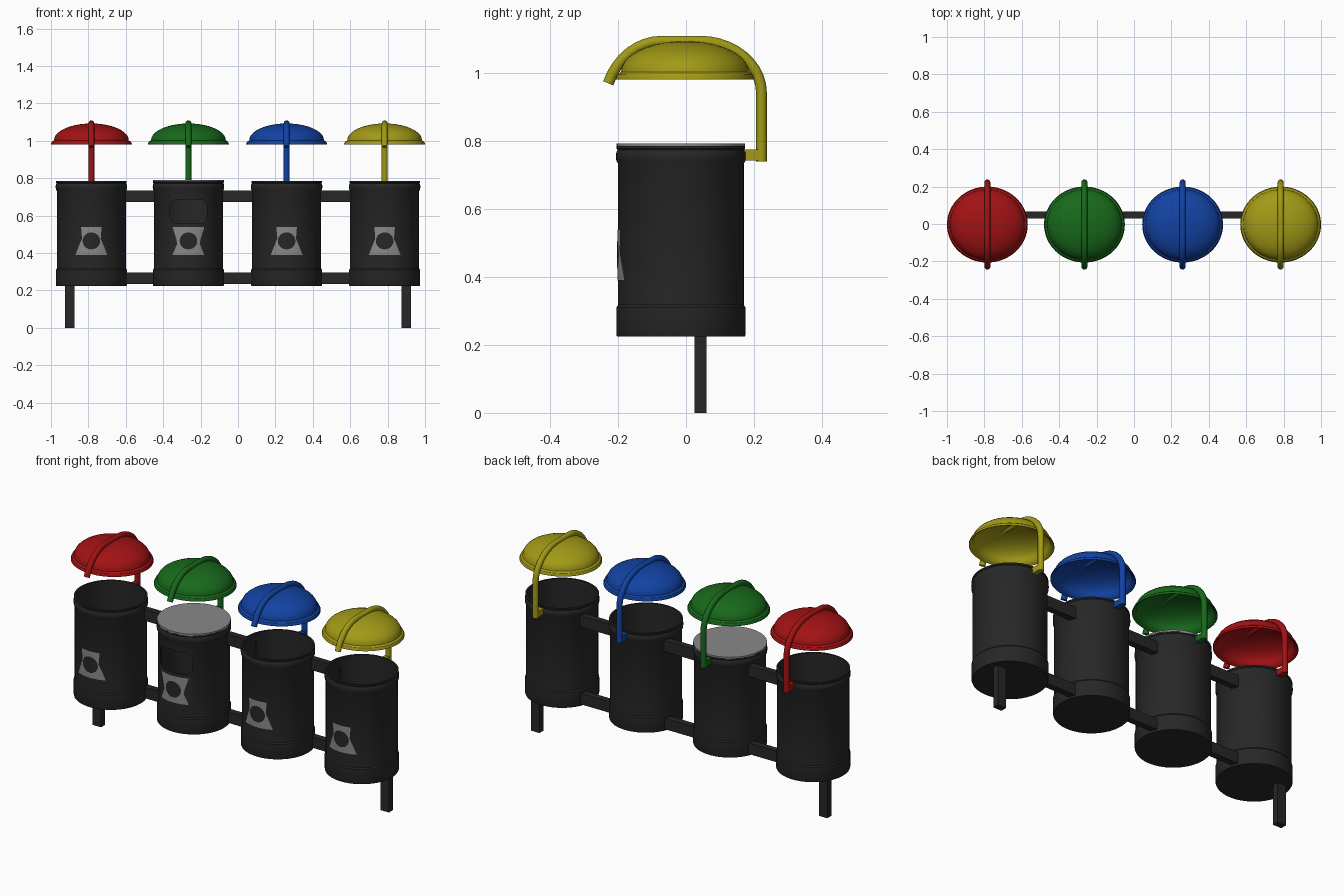
import bpy, bmesh, math
from mathutils import Vector

if "Cube" in bpy.data.objects:
    bpy.data.objects.remove(bpy.data.objects["Cube"])


def material(name, rgb):
    m = bpy.data.materials.new(name)
    m.diffuse_color = (*rgb, 1)
    m.use_nodes = True
    m.node_tree.nodes["Principled BSDF"].inputs["Base Color"].default_value = m.diffuse_color
    return m


DARK = material("charcoal", (0.02, 0.02, 0.02))
GREY = material("light grey", (0.25, 0.25, 0.25))
RED = material("red", (0.36, 0.006, 0.007))
GREEN = material("green", (0.009, 0.14, 0.011))
BLUE = material("blue", (0.006, 0.055, 0.36))
YELLOW = material("yellow", (0.36, 0.32, 0.008))
BIN_Y = -0.015


def finish(bm, name, mat, smooth=True):
    bmesh.ops.remove_doubles(bm, verts=bm.verts, dist=1e-6)
    bmesh.ops.recalc_face_normals(bm, faces=bm.faces)
    me = bpy.data.meshes.new(name)
    bm.to_mesh(me)
    bm.free()
    me.materials.append(mat)
    ob = bpy.data.objects.new(name, me)
    bpy.context.collection.objects.link(ob)
    bpy.ops.object.select_all(action='DESELECT')
    ob.select_set(True)
    bpy.context.view_layer.objects.active = ob
    if smooth:
        bpy.ops.object.shade_smooth_by_angle(angle=math.radians(35))
    return ob


def lathe(name, profile, centre, mat, sx=1, sy=1, n=64):
    """Closed solid turned from (radius, z) points."""
    bm = bmesh.new()
    rings = []
    for r, z in profile:
        if r == 0:
            rings.append([bm.verts.new((centre[0], centre[1], z))] * n)
        else:
            rings.append([bm.verts.new((centre[0] + sx * r * math.cos(2 * math.pi * i / n),
                                        centre[1] + sy * r * math.sin(2 * math.pi * i / n), z))
                          for i in range(n)])
    for a, b in zip(rings, rings[1:]):
        for i in range(n):
            j = (i + 1) % n
            corners = list(dict.fromkeys((a[i], a[j], b[j], b[i])))
            if len(corners) > 2:
                bm.faces.new(corners)
    return finish(bm, name, mat)


def box(name, x, y, z, mat):
    bm = bmesh.new()
    bmesh.ops.create_cube(bm, size=1)
    for v in bm.verts:
        v.co = [lo + (c + 0.5) * (hi - lo) for c, (lo, hi) in zip(v.co, (x, y, z))]
    return finish(bm, name, mat, False)


def tube(name, x, path, radius, mat, n=16):
    """Round bar swept along a path of (y, z) points."""
    bm = bmesh.new()
    rings = []
    for i, p in enumerate(path):
        t = (Vector(path[min(i + 1, len(path) - 1)]) - Vector(path[max(i - 1, 0)])).normalized()
        ring = []
        for k in range(n):
            a = 2 * math.pi * k / n
            s = radius * math.sin(a)
            ring.append(bm.verts.new((x + radius * math.cos(a), p[0] - t.y * s, p[1] + t.x * s)))
        rings.append(ring)
    for a, b in zip(rings, rings[1:]):
        for k in range(n):
            bm.faces.new((a[k], a[(k + 1) % n], b[(k + 1) % n], b[k]))
    bm.faces.new(rings[0])
    bm.faces.new(rings[-1])
    return finish(bm, name, mat)


def curved_plate(name, x, outline, radius, mat, n=12):
    """Thin decal wrapped on the bin front, from (z, half width) rows."""
    bm = bmesh.new()
    rows = []
    for z, w in outline:
        us = [w * (2 * i / n - 1) for i in range(n + 1)]
        rows.append([bm.verts.new((x + u, BIN_Y - math.sqrt(radius ** 2 - u * u), z)) for u in us])
    for a, b in zip(rows, rows[1:]):
        for i in range(n):
            bm.faces.new((a[i], a[i + 1], b[i + 1], b[i]))
    return finish(bm, name, mat)


# profiles shared by all bins and hoods
bin_profile = [(0, 0.225), (0.188, 0.225), (0.19, 0.23), (0.19, 0.31), (0.185, 0.317),
               (0.185, 0.733), (0.19, 0.742), (0.191, 0.754), (0.19, 0.766), (0.186, 0.773),
               (0.189, 0.777), (0.189, 0.785), (0.179, 0.785), (0.179, 0.24), (0, 0.24)]
arc = [math.radians(a) for a in range(0, 90, 9)]
hood_profile = [(1, 0.98), (1, 0.985), (0.975, 0.996), (0.94, 1.0)]
hood_profile += [(0.925 * math.cos(a), 1.003 + 0.09 * math.sin(a)) for a in arc] + [(0, 1.093)]
hood_profile += [(0, 1.087)] + [(0.9 * math.cos(a), 0.998 + 0.089 * math.sin(a)) for a in reversed(arc)]
hood_profile += [(0.95, 0.985), (1, 0.98)]

# arm path: back post, over the hood, down to the front
arm_path = [(0.222, 0.74)]
arm_path += [(0.04 + 0.182 * math.cos(t), 0.94 + 0.153 * math.sin(t))
             for t in (math.radians(9 * i) for i in range(11))]
arm_path += [(-0.07 + 0.17 * math.cos(t), 0.90 + 0.193 * math.sin(t))
             for t in (math.radians(90 + 69 * i / 8) for i in range(9))]

centres = [-0.784, -0.265, 0.26, 0.784]
for i, (x, mat) in enumerate(zip(centres, (RED, GREEN, BLUE, YELLOW))):
    tag = mat.name
    body = lathe(f"{tag}_bin_body", bin_profile, (x, BIN_Y), DARK)
    lathe(f"{tag}_hood", hood_profile, (x, -0.003), mat, 0.216, 0.203)
    tube(f"{tag}_hood_arm", x, arm_path, 0.016, mat)
    box(f"{tag}_arm_bracket", (x - 0.015, x + 0.015), (0.165, 0.222), (0.742, 0.775), mat)

    # front label with dark centre spot
    if i == 1:
        rows = [(0.39, 0.085), (0.45, 0.06), (0.475, 0.065), (0.54, 0.085)]
    else:
        rows = [(0.39, 0.085), (0.45, 0.062), (0.475, 0.05), (0.54, 0.055)]
    curved_plate(f"{tag}_label", x, rows, 0.187, GREY)
    spot = [(0.465 - 0.045 * math.cos(math.pi * k / 12), 0.002 + 0.045 * math.sin(math.pi * k / 12))
            for k in range(13)]
    curved_plate(f"{tag}_label_spot", x, spot, 0.1885, DARK)

    # second bin: flat grey cover and a rounded slot in the front
    if i == 1:
        lathe("flat_cover", [(0, 0.779), (0.189, 0.779), (0.189, 0.792), (0, 0.792)], (x, BIN_Y), GREY)
        bm = bmesh.new()
        corners = [(sx * 0.065, sz * 0.03, q) for sx, sz, q in
                   ((1, 1, 0), (-1, 1, 90), (-1, -1, 180), (1, -1, 270))]
        ring = []
        for cx, cz, q in corners:
            for k in range(6):
                a = math.radians(q + 18 * k)
                ring.append(bm.verts.new((x + cx + 0.033 * math.cos(a), -0.3,
                                          0.622 + cz + 0.033 * math.sin(a))))
        face = bm.faces.new(ring)
        ext = bmesh.ops.extrude_face_region(bm, geom=[face])["geom"]
        bmesh.ops.translate(bm, vec=(0, 0.2, 0),
                            verts=[g for g in ext if isinstance(g, bmesh.types.BMVert)])
        cutter = finish(bm, "slot_cutter", DARK, False)
        cutter.hide_render = True
        mod = body.modifiers.new("slot", 'BOOLEAN')
        mod.object = cutter
        mod.operation = 'DIFFERENCE'
        mod.solver = 'EXACT'
        bpy.context.view_layer.objects.active = body
        bpy.ops.object.modifier_apply(modifier="slot")
        bpy.data.objects.remove(cutter)

# rails joining neighbouring bins
for k, (a, b) in enumerate(zip(centres, centres[1:])):
    for level, z in (("lower", (0.235, 0.297)), ("upper", (0.672, 0.735))):
        box(f"{level}_rail_{k + 1}", (a + 0.168, b - 0.168), (0.03, 0.066), z, DARK)

# end legs
for side, s in (("left", -1), ("right", 1)):
    box(f"{side}_leg", sorted((s * 0.873, s * 0.925)), (0.025, 0.06), (0, 0.235), DARK)
